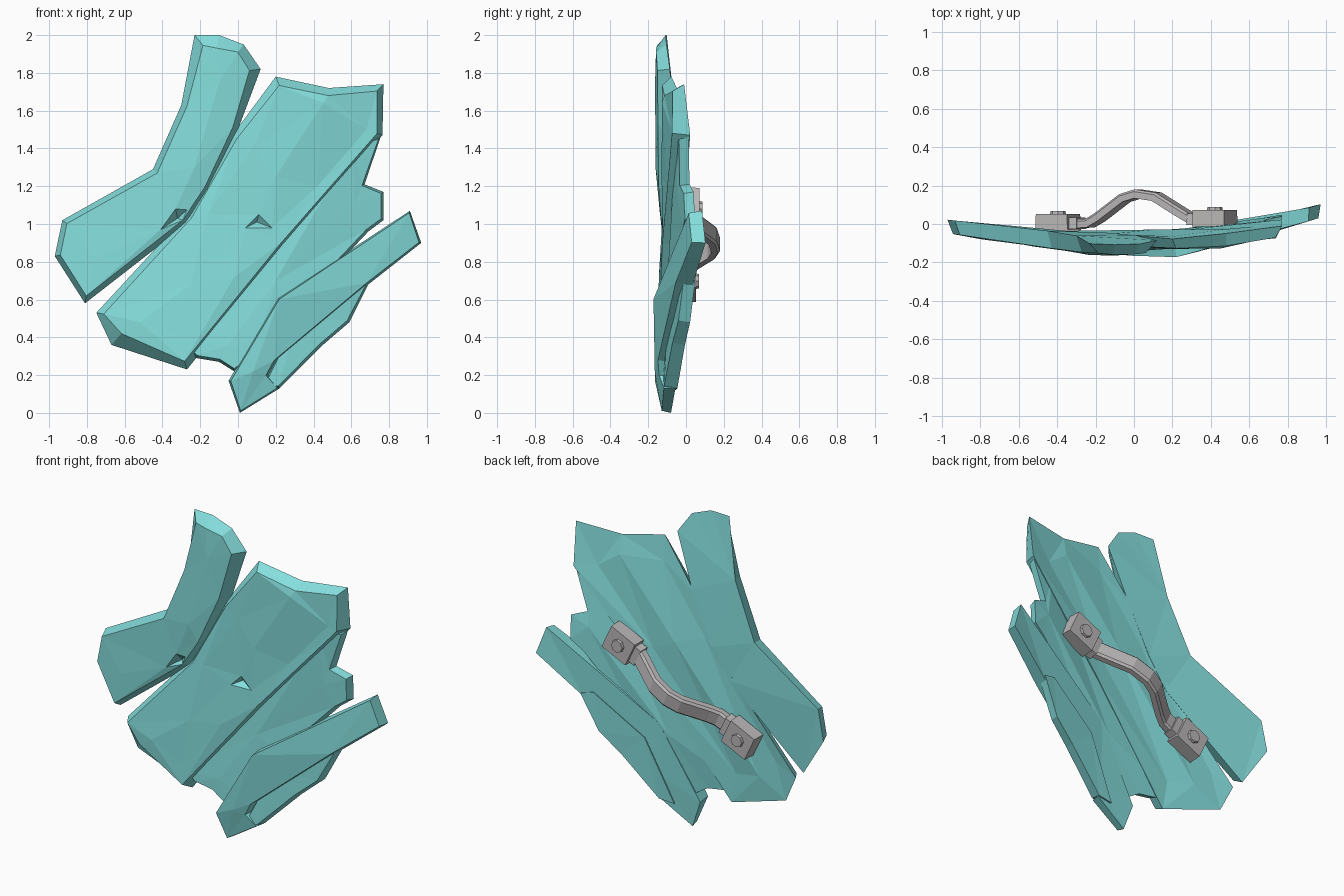
import bpy, bmesh, math
from mathutils import Vector, Matrix
from mathutils.geometry import delaunay_2d_cdt

if "Cube" in bpy.data.objects:
    bpy.data.objects.remove(bpy.data.objects["Cube"])


def material(name, colour):
    m = bpy.data.materials.new(name)
    m.use_nodes = True
    m.diffuse_color = (*colour, 1)
    m.node_tree.nodes["Principled BSDF"].inputs["Base Color"].default_value = (*colour, 1)
    return m


TEAL = material("teal", (0.235, 0.735, 0.725))
GREY = material("grey metal", (0.49, 0.47, 0.475))


def finish(bm, name, mat):
    bmesh.ops.recalc_face_normals(bm, faces=bm.faces[:])
    me = bpy.data.meshes.new(name)
    bm.to_mesh(me)
    bm.free()
    me.materials.append(mat)
    ob = bpy.data.objects.new(name, me)
    bpy.context.collection.objects.link(ob)
    return ob


def back_y(x, z):
    """Bowed back surface shared by all the boards."""
    h = z - 1
    bow = -0.07 * h * h - 0.05 * x * h if h > 0 else -0.04 * h * h
    return -0.04 + 0.11 * x * x + 0.041 * x + bow


def inset(points, amounts):
    """Move the points of a clockwise outline inwards."""
    out = []
    for i, p in enumerate(points):
        a = (p - points[i - 1]).normalized()
        b = (points[(i + 1) % len(points)] - p).normalized()
        n = Vector((a.y, -a.x)) + Vector((b.y, -b.x))
        out.append(p + n.normalized() * amounts[i])
    return out


def cap(bm, rim, depths, creases, shift):
    """Triangulated sheet inside the rim, folded along the crease lines."""
    n = len(rim)
    flat, depths = list(rim), list(depths)
    edges = [(i, (i + 1) % n) for i in range(n)]
    for line in creases:
        edges += [(len(flat) + i, len(flat) + i + 1) for i in range(len(line) - 1)]
        flat += [Vector(p[:2]) for p in line]
        depths += [p[2] for p in line]
    verts = [bm.verts.new((p.x, back_y(*p) + shift - d, p.y)) for p, d in zip(flat, depths)]
    res = delaunay_2d_cdt(flat, edges, [], 1, 1e-5)
    for f in res[2]:
        bm.faces.new([verts[res[3][i][0]] for i in f])
    return verts[:n]


def board(name, outline, creases=(), back_creases=(), bevel=0.03, shift=0.0):
    """Chipped board: points are (x, z, thickness), with an optional own bevel."""
    bm = bmesh.new()
    rim = [Vector(p[:2]) for p in outline]
    n = len(rim)
    bevels = [p[3] if len(p) > 3 else bevel for p in outline]
    back = cap(bm, rim, [0] * n, back_creases, shift)
    face = cap(bm, inset(rim, bevels), [p[2] for p in outline], creases, shift)
    for i in range(n):
        j = (i + 1) % n
        bm.faces.new((back[i], back[j], face[j], face[i]))
    return finish(bm, name, TEAL)


# Upper board with a flared left end and a small chip
board("upper_left_board", [
    (-.23, 2, .055, .07), (-.1, 2, .06, .07), (.03, 1.95, .06, .05), (.12, 1.82, .065, .06),
    (0, 1.5, .09), (-.15, 1.18, .1), (-.27, 1.0, .09), (-.81, .58, .07, .04),
    (-.97, .83, .07), (-.93, 1.02, .07), (-.45, 1.29, .09), (-.3, 1.63, .085)],
    [[(-.1, 1.75, .085), (-.23, 1.3, .115), (-.33, 1.08, .1)],
     [(-.27, 1.075, .095)], [(-.32, 1.03, .05)], [(-.41, .97, .09), (-.75, .82, .075)]])

# Broad central board
board("main_board", [
    (.2, 1.78, .055, .05), (.48, 1.72, .07, .04), (.77, 1.74, .06, .05), (.765, 1.47, .09),
    (.25, .88, .1), (-.27, .23, .085, .045), (-.67, .36, .06, .08), (-.75, .53, .06, .04),
    (-.27, 1.05, .055), (-.03, 1.47, .06)],
    [[(.45, 1.64, .085), (.2, 1.25, .095), (.11, 1.05, .09)],
     [(.68, 1.5, .08), (.42, 1.2, .09), (.18, .98, .095)],
     [(.04, .98, .09), (-.25, .68, .085), (-.52, .48, .075)],
     [(.08, 1.4, .075), (-.16, 1.05, .075)],
     [(.1, 1.01, .055)], [(-.02, .72, .1), (-.28, .4, .085)]],
    [[(.48, 1.6, -.008), (.1, 1.15, -.008), (-.48, .46, -.008)],
     [(.2, 1.62, .004), (-.1, 1.22, .004), (-.6, .58, .004)],
     [(.62, 1.5, .008), (.25, 1.07, .008), (-.3, .42, .008)]])

# Thinner board tucked behind the central one
board("middle_right_board", [
    (.6, 1.42, .05), (.755, 1.46, .05), (.67, 1.21, .05), (.77, 1.17, .05),
    (.77, 1.02, .05), (.69, .96, .05), (.35, .6, .055), (.1, .3, .055),
    (-.02, .22, .05), (-.1, .27, .05), (-.22, .29, .05), (-.3, .36, .05)],
    [[(.62, 1.1, .055), (.2, .7, .06), (-.05, .36, .055)]],
    [[(.66, 1.12, -.008), (.15, .55, -.008)]], 0.015, -0.008)

# Lower board reaching out to the right
board("lower_right_board", [
    (.91, 1.07, .07), (.97, .9, .07), (.69, .68, .09), (.2, .27, .1),
    (.16, .2, .085), (.22, .13, .06), (.01, 0, .05), (-.05, .17, .095),
    (.21, .61, .14)],
    [[(.08, .22, .105)]], bevel=0.012)

# Lowest broken strip
board("bottom_splinter", [
    (.3, .5, .08), (.62, .72, .07), (.7, .7, .06), (.59, .48, .06),
    (.45, .36, .065), (.22, .13, .07), (.12, .12, .07)], bevel=0.015, shift=0.01)

# Handle frame: along the grip, across it, and outwards from the back
ALONG = Vector((.82, 0, .385)).normalized()
OUT = Vector((0, 1, 0))
ACROSS = ALONG.cross(OUT)


def grip_point(x, y):
    return Vector((x, y, 0.883 + 0.47 * x))


def block(name, centre, length, width, height, top=1.0):
    """Block in the handle frame, narrowed at its outer face."""
    bm = bmesh.new()
    bmesh.ops.create_cube(bm, size=1)
    for v in bm.verts:
        k = top if v.co.z > 0 else 1
        u, w, h = v.co.x * length * k, v.co.y * width * k, v.co.z * height
        v.co = centre + ALONG * u + ACROSS * w + OUT * h
    return finish(bm, name, GREY)


# Mounting pads, collars and bolts
for side, x, y in (("right", -.395, .01), ("left", .42, .03)):
    s = 1 if x < 0 else -1
    block(side + "_pad", grip_point(x, y), .185, .165, .085, .97)
    block(side + "_collar", grip_point(x + s * .095, y - .005), .06, .125, .06, .9)
    bm = bmesh.new()
    bmesh.ops.create_cone(bm, cap_ends=True, segments=8, radius1=.042, radius2=.038, depth=.02)
    bm.transform(Matrix.Translation(grip_point(x, y + .048)) @ Matrix.Rotation(-math.pi / 2, 4, "X"))
    finish(bm, side + "_bolt", GREY)

# Arched grip swept along a short path
path = [(-.31, 0), (-.23, .005), (-.18, .035), (-.05, .135), (.02, .157),
        (.12, .142), (.25, .06), (.3, .03), (.36, .025)]
bm = bmesh.new()
rings = []
for i, (x, y) in enumerate(path):
    a, b = grip_point(*path[max(i - 1, 0)]), grip_point(*path[min(i + 1, len(path) - 1)])
    normal = ACROSS.cross((b - a).normalized()) * .023
    c = grip_point(x, y)
    rings.append([bm.verts.new(c + ACROSS * w * .052 + normal * h)
                  for w, h in ((-1, -1), (1, -1), (1, .5), (.75, 1), (-.75, 1), (-1, .5))])
for r, q in zip(rings, rings[1:]):
    for i in range(len(r)):
        j = (i + 1) % len(r)
        bm.faces.new((r[i], r[j], q[j], q[i]))
bm.faces.new(rings[0])
bm.faces.new(rings[-1])
finish(bm, "grip", GREY)
